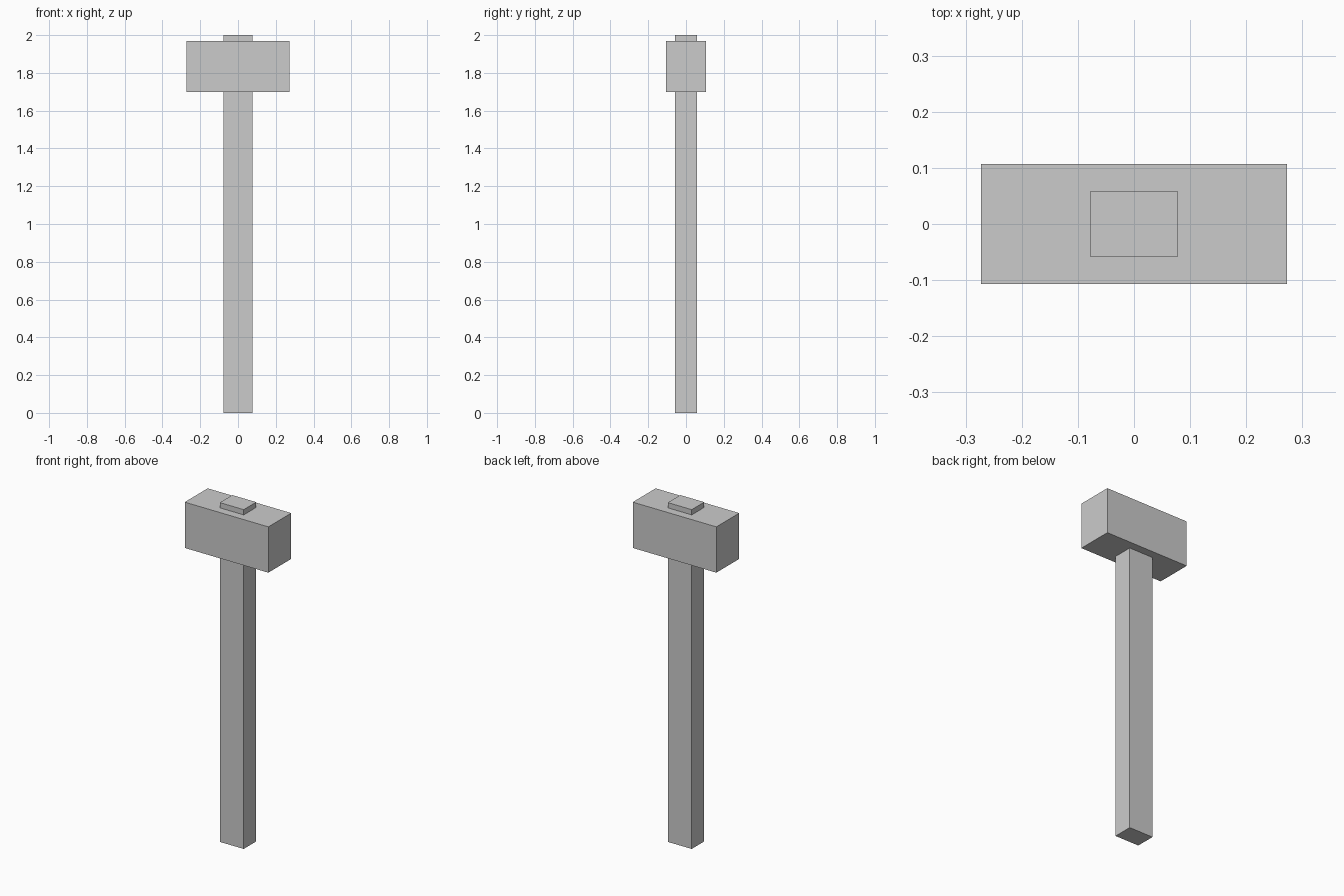
import bpy

if "Cube" in bpy.data.objects:
    bpy.data.objects.remove(bpy.data.objects["Cube"])


def box(name, half_x, half_y, z0, z1):
    """Flat-shaded box centred on the z axis, from height z0 to z1."""
    bpy.ops.mesh.primitive_cube_add(size=1, location=(0, 0, (z0 + z1) / 2))
    ob = bpy.context.object
    ob.name = name
    ob.scale = (2 * half_x, 2 * half_y, z1 - z0)
    bpy.ops.object.transform_apply(location=False, rotation=False, scale=True)
    return ob


# Shaft runs right through the head and pokes out on top
box("handle", 0.078, 0.058, 0.0, 2.0)

# Mallet head
box("hammer_head", 0.2725, 0.1065, 1.699, 1.969)
